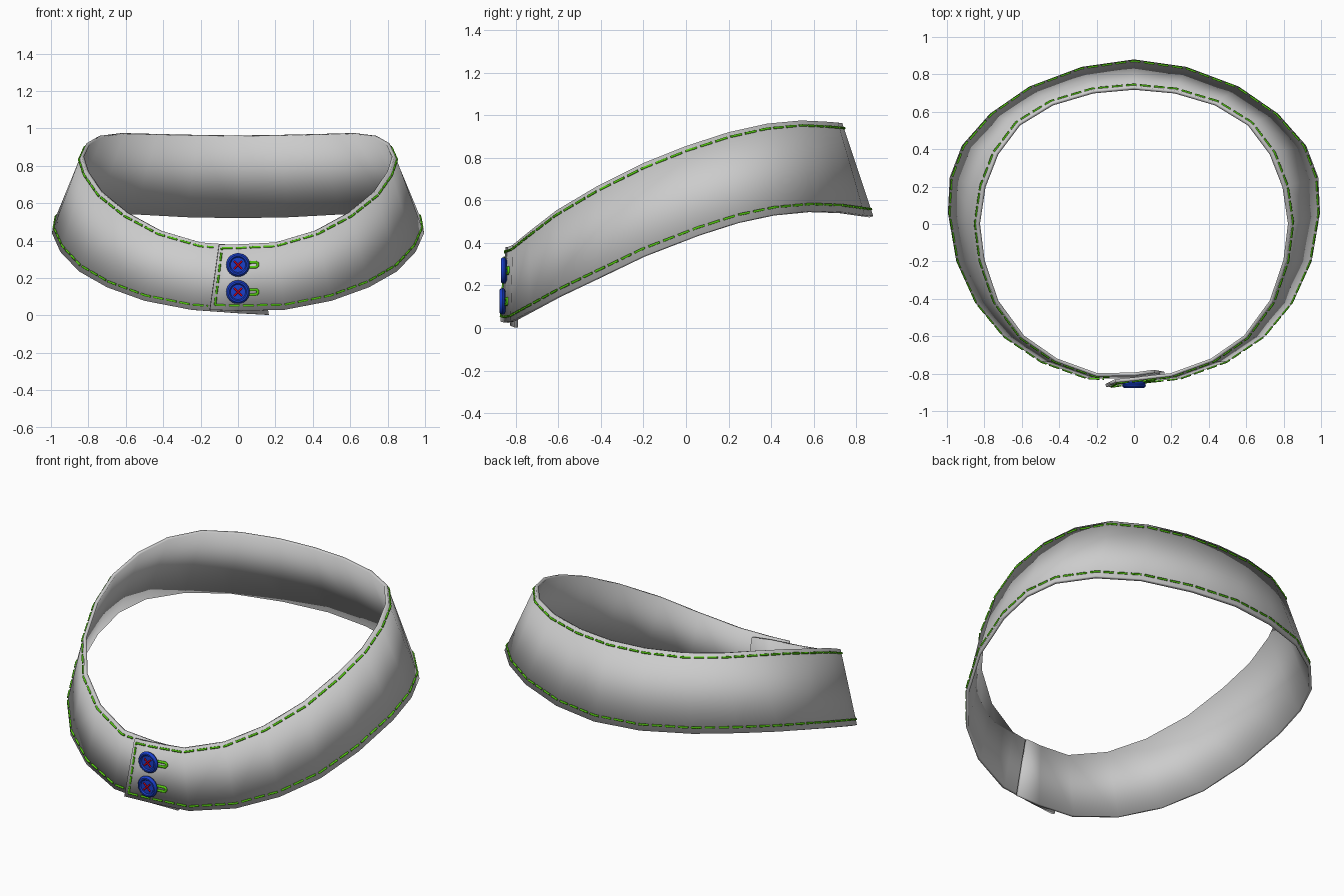
import bpy, bmesh, math
from mathutils import Vector

if "Cube" in bpy.data.objects:
    bpy.data.objects.remove(bpy.data.objects["Cube"])

def material(name, rgb):
    m = bpy.data.materials.new(name)
    m.diffuse_color = (*rgb, 1)
    m.use_nodes = True
    m.node_tree.nodes["Principled BSDF"].inputs["Base Color"].default_value = m.diffuse_color
    return m

GREEN = material("green_thread", (0.09, 0.6, 0.005))
BLUE = material("blue_plastic", (0.01, 0.05, 0.6))
RED = material("red_thread", (0.6, 0.0, 0.01))

def link(name, data, mat=None):
    ob = bpy.data.objects.new(name, data)
    bpy.context.collection.objects.link(ob)
    if mat:
        data.materials.append(mat)
    return ob

def smooth(ob, angle):
    bpy.ops.object.select_all(action='DESELECT')
    ob.select_set(True)
    bpy.context.view_layer.objects.active = ob
    bpy.ops.object.shade_smooth_by_angle(angle=math.radians(angle))

def threads(name, paths, radius, mat, cyclic=False):
    cu = bpy.data.curves.new(name, 'CURVE')
    cu.dimensions = '3D'
    cu.bevel_depth = radius
    cu.bevel_resolution = 1
    cu.use_fill_caps = True
    for pts in paths:
        sp = cu.splines.new('POLY')
        sp.points.add(len(pts) - 1)
        sp.use_cyclic_u = cyclic
        for p, co in zip(sp.points, pts):
            p.co = (*co, 1)
    return link(name, cu, mat)

# Right half of the band, front to back: top edge xyz, bottom edge xyz
half = [
    (.20, -.815, .39, .25, -.825, .03), (.42, -.735, .455, .50, -.735, .078),
    (.60, -.61, .552, .70, -.60, .15), (.74, -.42, .665, .85, -.42, .235),
    (.815, -.20, .775, .95, -.20, .34), (.84, 0, .855, .995, .06, .44),
    (.81, .20, .92, .985, .25, .50), (.74, .38, .96, .92, .42, .535),
    (.62, .54, .975, .77, .59, .55), (.44, .65, .97, .56, .735, .545),
    (.22, .715, .965, .28, .84, .53), (0, .735, .962, 0, .88, .525)]
outer_flap = [(-.10, -.848, .38, -.15, -.873, .03), (0, -.838, .38, 0, -.852, .025)]
inner_flap = [(0, -.812, .375, 0, -.828, .012), (.11, -.797, .368, .165, -.808, .003)]
mirrored = [(-a, b, c, -d, e, f) for a, b, c, d, e, f in reversed(half[:-1])]
stations = outer_flap + half + mirrored + inner_flap

# Collar band
bm = bmesh.new()
pairs = [(bm.verts.new(s[3:]), bm.verts.new(s[:3])) for s in stations]
for (b0, t0), (b1, t1) in zip(pairs, pairs[1:]):
    bm.faces.new((b0, b1, t1, t0))
me = bpy.data.meshes.new("collar_band")
bm.to_mesh(me)
bm.free()
band = link("collar_band", me)
smooth(band, 40)
mod = band.modifiers.new("thickness", 'SOLIDIFY')
mod.thickness = 0.018
mod.offset = -1

def on_band(u, v):
    """Point just above the band: u along the stations, v from bottom to top."""
    i = min(int(u), len(stations) - 2)
    f = u - i
    t0, b0 = Vector(stations[i][:3]), Vector(stations[i][3:])
    t1, b1 = Vector(stations[i + 1][:3]), Vector(stations[i + 1][3:])
    normal = (b1 - b0).cross(t0 - b0).normalized()
    return b0.lerp(t0, v).lerp(b1.lerp(t1, v), f) + normal * 0.002

def dashes(line, length=.058, gap=.016):
    """Cut a dense polyline into dashes."""
    out, cur, run = [], [line[0]], 0
    for a, b in zip(line, line[1:]):
        run += (b - a).length
        if run <= length:
            cur.append(b)
        elif run >= length + gap:
            out.append(cur)
            cur, run = [b], 0
    out.append(cur)
    return [c[::5] + [c[-1]] for c in out if len(c) > 3]

# Edge stitching
N = 2400
start, end = .16, 24.35
for name, v in (("top_stitching", .945), ("bottom_stitching", .075)):
    line = [on_band(start + (end - start) * k / N, v) for k in range(N + 1)]
    threads(name, dashes(line), .006, GREEN)
line = [on_band(start, .075 + .87 * k / 150) for k in range(151)]
threads("flap_stitching", dashes(line, .045, .014), .006, GREEN)

# Buttons, their cross threads and the buttonholes
profile = [(.048, 0), (.06, .007), (.063, .014), (.06, .023), (.054, .028),
           (.046, .028), (.04, .021)]
SEG = 24
for label, z, y in (("upper", .27, -.842), ("lower", .125, -.848)):
    bm = bmesh.new()
    rings = [[bm.verts.new((r * math.cos(2 * math.pi * k / SEG), y - h,
                            z + r * math.sin(2 * math.pi * k / SEG)))
              for k in range(SEG)] for r, h in profile]
    for r0, r1 in zip(rings, rings[1:]):
        for k in range(SEG):
            n = (k + 1) % SEG
            bm.faces.new((r0[k], r0[n], r1[n], r1[k]))
    bm.faces.new(rings[0])
    bm.faces.new(rings[-1])
    bmesh.ops.recalc_face_normals(bm, faces=bm.faces)
    me = bpy.data.meshes.new(label + "_button")
    bm.to_mesh(me)
    bm.free()
    smooth(link(label + "_button", me, BLUE), 35)

    s, f = .021, y - .022
    threads(label + "_button_thread",
            [[(-s, f, z - s), (s, f, z + s)], [(-s, f, z + s), (s, f, z - s)]], .005, RED)

    loop = []
    for cx, a0 in ((.093, -90), (.02, 90)):
        for k in range(7):
            a = math.radians(a0 + 30 * k)
            x, v = cx + .013 * math.cos(a), (z + .013 * math.sin(a) - .028) / .355
            loop.append(on_band(1 + x / (.25 - .05 * v), v))
    threads(label + "_buttonhole", [loop], .008, GREEN, cyclic=True)
